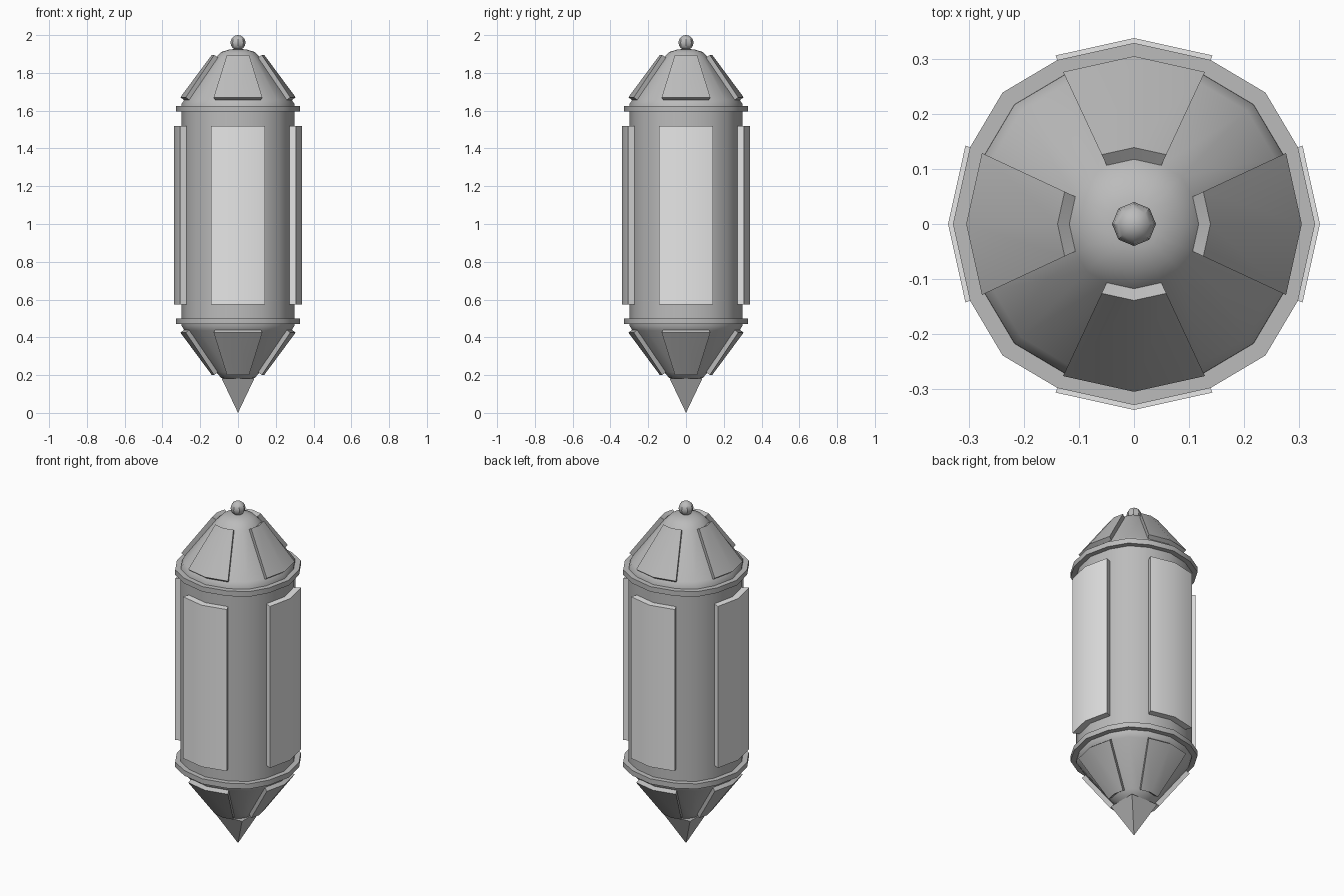
import bpy, bmesh
from math import sin, cos, radians

cube = bpy.data.objects.get("Cube")
if cube:
    bpy.data.objects.remove(cube, do_unlink=True)


def material(name, value):
    m = bpy.data.materials.new(name)
    m.use_nodes = True
    colour = (value, value, value, 1)
    m.diffuse_color = colour
    m.node_tree.nodes["Principled BSDF"].inputs["Base Color"].default_value = colour
    return m


shell_grey = material("shell grey", 0.5)
panel_grey = material("light panel grey", 0.8)

# Sixteen-sided section, slightly fuller at the diagonals
SECTION = [(quarter * 90 + a, f) for quarter in range(4)
           for a, f in ((0, 1), (25, 1), (45, 1.027), (65, 1))]
MID = 1.048  # height about which the two ends mirror


def finish(name, bm, mat):
    bmesh.ops.remove_doubles(bm, verts=bm.verts, dist=1e-5)
    bmesh.ops.recalc_face_normals(bm, faces=bm.faces)
    mesh = bpy.data.meshes.new(name)
    bm.to_mesh(mesh)
    bm.free()
    mesh.materials.append(mat)
    ob = bpy.data.objects.new(name, mesh)
    bpy.context.collection.objects.link(ob)
    bpy.ops.object.select_all(action='DESELECT')
    ob.select_set(True)
    bpy.context.view_layer.objects.active = ob
    bpy.ops.object.shade_smooth_by_angle(angle=radians(32))
    return ob


def lathe(name, profile, mat):
    """Turn a profile that starts and ends on the axis."""
    bm = bmesh.new()
    loops = []
    for r, z in profile:
        if r == 0:
            loops.append([bm.verts.new((0, 0, z))] * len(SECTION))
        else:
            loops.append([bm.verts.new((r * f * cos(radians(a)), r * f * sin(radians(a)), z))
                          for a, f in SECTION])
    for low, high in zip(loops, loops[1:]):
        for i in range(len(SECTION)):
            j = (i + 1) % len(SECTION)
            corners = list(dict.fromkeys((low[i], low[j], high[j], high[i])))
            bm.faces.new(corners)
    return finish(name, bm, mat)


def panel(name, outline, facing, mat):
    """Sweep a four-point radial outline across two facets."""
    bm = bmesh.new()
    rows = []
    for a in (-25, 0, 25):
        t = radians(facing + a)
        rows.append([bm.verts.new((r * cos(t), r * sin(t), z)) for r, z in outline])
    for one, two in zip(rows, rows[1:]):
        for i in range(4):
            j = (i + 1) % 4
            bm.faces.new((one[i], one[j], two[j], two[i]))
    bm.faces.new(rows[0])
    bm.faces.new(rows[-1])
    return finish(name, bm, mat)


def flip(points):
    return [(r, 2 * MID - z) for r, z in points]


# Main shell
cap = [(.3, 1.59), (.299, 1.635), (.283, 1.66), (.118, 1.88),
       (.088, 1.911), (.045, 1.924), (0, 1.927)]
lathe("body", [(0, .48), (.3, .48), (.3, 1.61), (0, 1.61)], shell_grey)
lathe("upper_cap", [(0, 1.59)] + cap, shell_grey)
lathe("lower_cap", flip([(0, 1.59)] + cap), shell_grey)

# Collars
collar = [(0, 1.595), (.329, 1.595), (.329, 1.625), (0, 1.625)]
lathe("upper_collar", collar, shell_grey)
lathe("lower_collar", flip(collar), shell_grey)

# Raised panels on the four sides
side_outline = [(.29, .575), (.338, .575), (.338, 1.52), (.29, 1.52)]
cap_outline = [(.284, 1.655), (.305, 1.671), (.139, 1.895), (.117, 1.88)]
for side, facing in (("left", 0), ("back", 90), ("right", 180), ("front", 270)):
    panel(side + "_side_panel", side_outline, facing, panel_grey)
    panel(side + "_upper_panel", cap_outline, facing, shell_grey)
    panel(side + "_lower_panel", flip(cap_outline), facing, shell_grey)

# Square spike underneath
bm = bmesh.new()
w = .087
base = [bm.verts.new((x, y, .183)) for x, y in ((-w, -w), (w, -w), (w, w), (-w, w))]
tip = bm.verts.new((0, 0, 0))
bm.faces.new(base)
for i in range(4):
    bm.faces.new((base[i], base[(i + 1) % 4], tip))
finish("bottom_spike", bm, shell_grey)

# Ball finial
bm = bmesh.new()
bmesh.ops.create_uvsphere(bm, u_segments=8, v_segments=8, radius=.04)
bmesh.ops.translate(bm, verts=bm.verts, vec=(0, 0, 1.96))
ball = finish("top_ball", bm, shell_grey)
for face in ball.data.polygons:
    face.use_smooth = True
bpy.ops.object.shade_smooth_by_angle(angle=radians(60))
